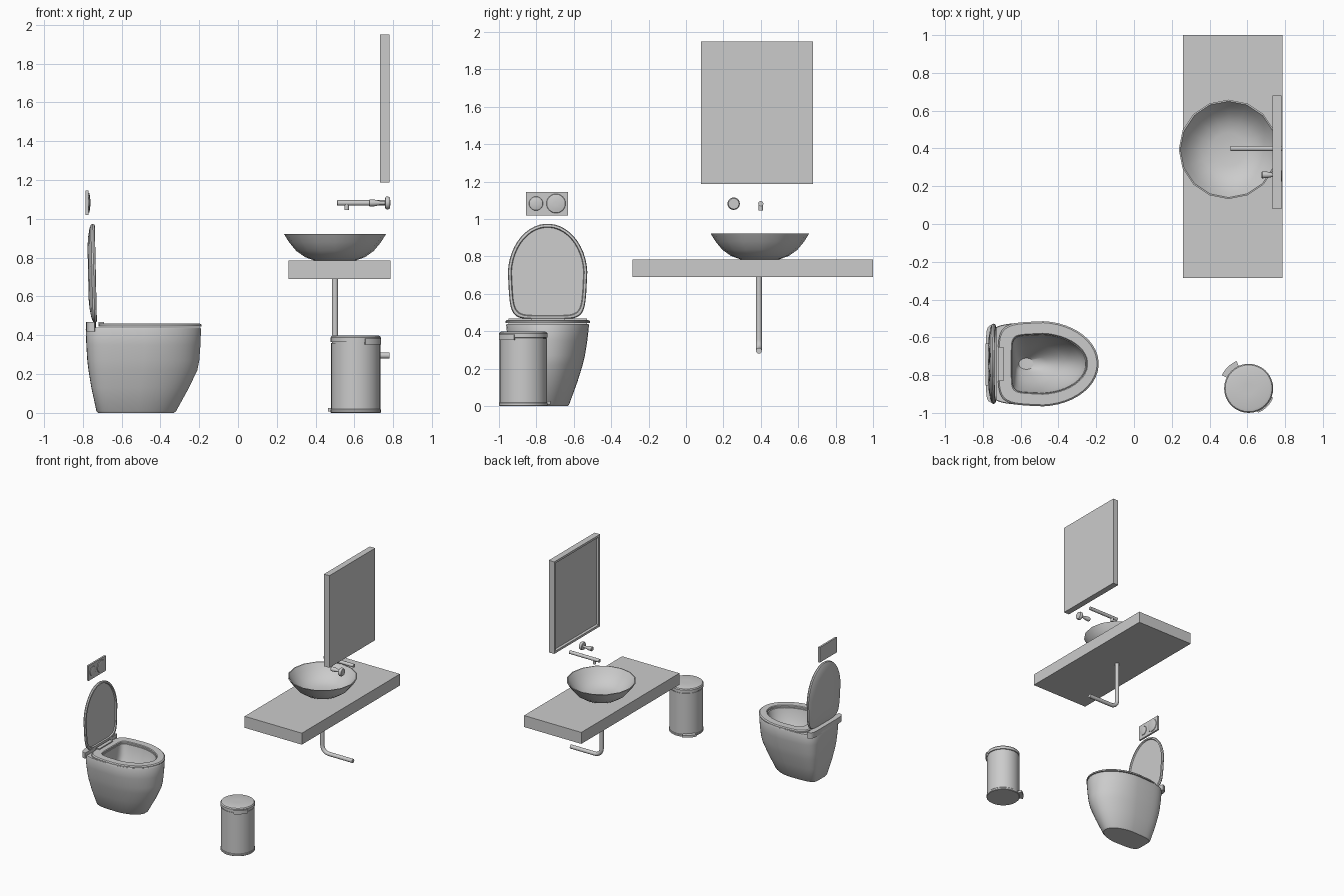
import bpy, bmesh, math
from mathutils import Vector

if "Cube" in bpy.data.objects:
    bpy.data.objects.remove(bpy.data.objects["Cube"])


def finish(name, bm, smooth=True, angle=35):
    bmesh.ops.remove_doubles(bm, verts=bm.verts, dist=1e-5)
    bmesh.ops.recalc_face_normals(bm, faces=bm.faces)
    me = bpy.data.meshes.new(name)
    bm.to_mesh(me)
    bm.free()
    ob = bpy.data.objects.new(name, me)
    bpy.context.collection.objects.link(ob)
    if smooth:
        bpy.ops.object.select_all(action='DESELECT')
        ob.select_set(True)
        bpy.context.view_layer.objects.active = ob
        bpy.ops.object.shade_smooth_by_angle(angle=math.radians(angle))
    return ob


def loft(name, rings, closed=False, angle=35):
    """Skin a list of equal-length rings; cap the ends or join last to first."""
    bm = bmesh.new()
    vs = [[bm.verts.new(p) for p in r] for r in rings]
    n = len(rings[0])
    pairs = list(zip(vs, vs[1:])) + ([(vs[-1], vs[0])] if closed else [])
    for a, b in pairs:
        for i in range(n):
            j = (i + 1) % n
            bm.faces.new((a[i], a[j], b[j], b[i]))
    if not closed:
        bm.faces.new(vs[0])
        bm.faces.new(vs[-1])
    return finish(name, bm, True, angle)


def box(name, lo, hi):
    bm = bmesh.new()
    bmesh.ops.create_cube(bm, size=1)
    for v in bm.verts:
        v.co = Vector([(l + h) / 2 + c * (h - l) for l, h, c in zip(lo, hi, v.co)])
    return finish(name, bm, False)


def revolve(name, c, profile, seg, axis='Z', angle=35):
    """profile = (radius, height) pairs along the axis, starting from centre c."""
    rings = []
    for r, h in profile:
        ring = []
        for i in range(seg):
            t = 2 * math.pi * i / seg
            a, b = r * math.cos(t), r * math.sin(t)
            o = {'Z': (a, b, h), 'X': (h, a, b)}[axis]
            ring.append(Vector(c) + Vector(o))
        rings.append(ring)
    return loft(name, rings, angle=angle)


def egg(ub, um, uf, hw, nb=5, taper=0.06, n=48):
    """Outline with a squared back end (ub) and a round front end (uf)."""
    pts = []
    for i in range(n):
        t = 2 * math.pi * (i + 0.5) / n
        c, s = math.cos(t), math.sin(t)
        if c >= 0:
            pts.append((um + (uf - um) * c, hw * s))
        else:
            k = abs(c) ** (2 / nb)
            w = hw * abs(s) ** (2 / nb) * (1 - taper * k)
            pts.append((um - (um - ub) * k, math.copysign(w, s)))
    return pts


def arc_plate(name, c, a0, a1, r0, r1, z0, z1, n=8):
    rings = []
    for i in range(n + 1):
        a = math.radians(a0 + (a1 - a0) * i / n)
        rings.append([(c[0] + r * math.cos(a), c[1] + r * math.sin(a), z)
                      for r, z in ((r0, z0), (r1, z0), (r1, z1), (r0, z1))])
    return loft(name, rings)


TY = -0.74  # toilet centre line


def level(z, *args, **kw):
    return [(x, TY + y, z) for x, y in egg(*args, **kw)]


# Toilet body: outer shell, rim, then bowl down to the drain
loft("toilet_body", [
    level(0.0, -0.722, -0.53, -0.33, 0.108),
    level(0.01, -0.73, -0.53, -0.318, 0.116),
    level(0.13, -0.756, -0.52, -0.252, 0.16),
    level(0.22, -0.771, -0.51, -0.209, 0.188),
    level(0.27, -0.777, -0.505, -0.199, 0.2),
    level(0.35, -0.782, -0.5, -0.193, 0.213),
    level(0.433, -0.785, -0.5, -0.19, 0.222),
    level(0.44, -0.782, -0.5, -0.194, 0.219),
    level(0.44, -0.645, -0.5, -0.255, 0.155, nb=7),
    level(0.36, -0.642, -0.5, -0.28, 0.14),
    level(0.27, -0.635, -0.53, -0.36, 0.095, nb=4),
    level(0.2, -0.625, -0.56, -0.46, 0.05, nb=3),
    level(0.17, -0.61, -0.57, -0.53, 0.03, nb=2),
])

# Seat ring
so = (-0.72, -0.5, -0.187, 0.226)
si = (-0.645, -0.5, -0.25, 0.157)
loft("toilet_seat", [
    level(0.444, *so), level(0.454, *so),
    level(0.461, -0.714, -0.5, -0.196, 0.218),
    level(0.461, -0.65, -0.5, -0.245, 0.162, nb=7),
    level(0.456, *si, nb=7), level(0.444, *si, nb=7),
], closed=True)

# Raised deck behind the seat and the hinge bar
loft("toilet_back_deck", [
    [(x, TY + y, z) for x, y in egg(-0.784, -0.74, -0.732, 0.21, nb=6)]
    for z in (0.42, 0.468)])
box("seat_hinge", (-0.72, TY - 0.09, 0.455), (-0.69, TY + 0.09, 0.469))


# Open lid: domed back, rim and shallow recess facing the bowl
def lid_ring(x, d):
    return [(x - 0.022 * (z - 0.46), TY + y, z)
            for z, y in egg(0.465 + d, 0.7, 0.975 - d, 0.213 - d, nb=6, taper=0.07)]


loft("toilet_lid", [lid_ring(x, d) for x, d in (
    (-0.767, 0.12), (-0.763, 0.07), (-0.755, 0.025), (-0.747, 0.004),
    (-0.738, 0.0), (-0.729, 0.004), (-0.727, 0.008), (-0.728, 0.016),
    (-0.738, 0.02))])

# Flush plate with two domed buttons
box("flush_plate", (-0.785, -0.855, 1.02), (-0.77, -0.632, 1.145))
for nm, y, r in (("small", -0.802, 0.038), ("large", -0.695, 0.052)):
    revolve("flush_button_" + nm, (-0.771, y, 1.083),
            [(r, 0), (r * 0.95, 0.005), (r * 0.6, 0.009), (r * 0.2, 0.01)], 24, 'X')

# Countertop and vessel basin
box("countertop", (0.26, -0.285, 0.69), (0.785, 1.0, 0.785))
revolve("basin", (0.5, 0.395, 0.785), [
    (0.02, 0), (0.105, 0), (0.155, 0.018), (0.2, 0.05), (0.237, 0.095),
    (0.263, 0.137), (0.255, 0.138), (0.228, 0.098), (0.19, 0.058),
    (0.145, 0.028), (0.09, 0.013), (0.015, 0.01)], 16)

# Wall spout with outlet, and separate tap handle
revolve("spout", (0.51, 0.4, 1.082), [(0.012, 0), (0.014, 0.002), (0.014, 0.275)], 20, 'X')
revolve("spout_outlet", (0.56, 0.4, 1.045), [(0.012, 0), (0.012, 0.03)], 20)
revolve("handle_disc", (0.757, 0.255, 1.082),
        [(0.018, 0), (0.03, 0.003), (0.033, 0.008), (0.033, 0.018), (0.028, 0.027)], 24, 'X')
revolve("handle_knob", (0.675, 0.26, 1.082),
        [(0.015, 0), (0.018, 0.004), (0.017, 0.03), (0.01, 0.06), (0.01, 0.09)], 20, 'X')

# Drain pipe: straight down, quarter bend, then out to the wall
path = [(0.5, 0.69, 0.0)]
for i in range(9):
    a = math.pi / 2 * i / 8
    path.append((0.56 - 0.06 * math.cos(a), 0.356 - 0.06 * math.sin(a), a))
path.append((0.782, 0.296, math.pi / 2))
loft("drain_pipe", [
    [(x + 0.016 * math.cos(t) * math.cos(a), 0.39 + 0.016 * math.sin(t),
      z + 0.016 * math.cos(t) * math.sin(a))
     for t in (2 * math.pi * k / 16 for k in range(16))]
    for x, z, a in path])

# Wall mirror with recessed glass on the room side
mirror = box("mirror", (0.732, 0.08, 1.187), (0.782, 0.68, 1.95))
bm = bmesh.new()
bm.from_mesh(mirror.data)
bm.normal_update()
face = min(bm.faces, key=lambda f: f.calc_center_median().x)
bmesh.ops.inset_region(bm, faces=[face], thickness=0.025)
bmesh.ops.inset_region(bm, faces=[face], thickness=0.006, depth=-0.018)
bm.to_mesh(mirror.data)
bm.free()

# Pedal bin: body, lid, lid hinge and pedal
BIN = (0.607, -0.87)
revolve("bin_body", (*BIN, 0), [
    (0.03, 0), (0.126, 0), (0.13, 0.004), (0.13, 0.016), (0.127, 0.02),
    (0.127, 0.36), (0.03, 0.36)], 32)
revolve("bin_lid", (*BIN, 0.36), [
    (0.123, 0), (0.123, 0.005), (0.13, 0.006), (0.13, 0.028),
    (0.124, 0.036), (0.11, 0.04), (0.03, 0.04)], 32)
arc_plate("bin_hinge", BIN, -69, -21, 0.12, 0.138, 0.352, 0.383)
arc_plate("bin_pedal", BIN, 114, 154, 0.11, 0.158, 0.008, 0.026)
